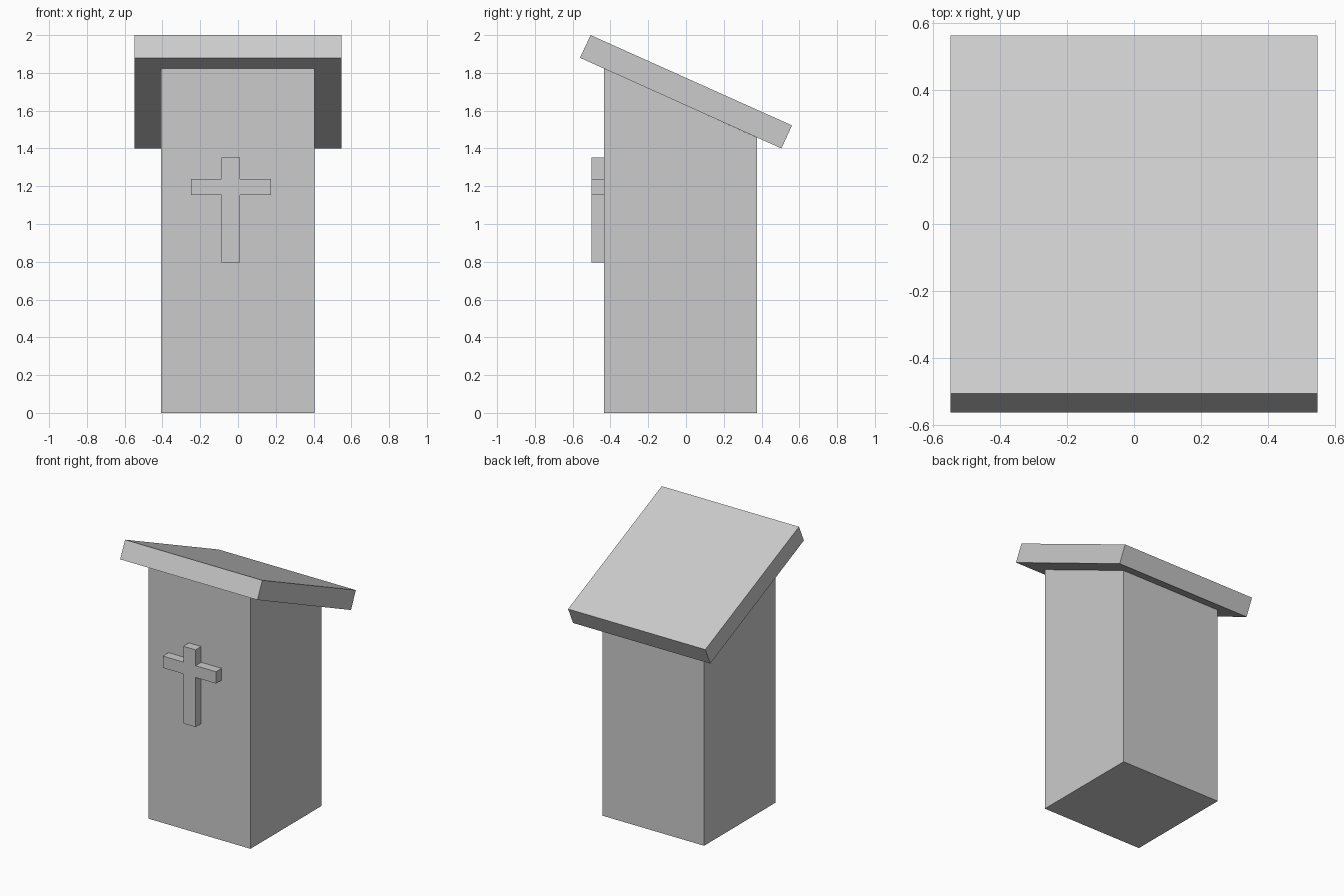
import bpy, bmesh
from mathutils import Vector

if "Cube" in bpy.data.objects:
    bpy.data.objects.remove(bpy.data.objects["Cube"])


def extrude_profile(name, points, offset):
    """Solid made by sweeping a flat outline along an offset vector."""
    bm = bmesh.new()
    face = bm.faces.new([bm.verts.new(p) for p in points])
    swept = bmesh.ops.extrude_face_region(bm, geom=[face], use_keep_orig=True)
    verts = [g for g in swept["geom"] if isinstance(g, bmesh.types.BMVert)]
    bmesh.ops.translate(bm, verts=verts, vec=Vector(offset))
    bmesh.ops.recalc_face_normals(bm, faces=bm.faces[:])
    mesh = bpy.data.meshes.new(name)
    bm.to_mesh(mesh)
    bm.free()
    obj = bpy.data.objects.new(name, mesh)
    bpy.context.collection.objects.link(obj)
    return obj


FRONT, BACK = -0.435, 0.375

# Body: box with a slanted top that meets the underside of the desk
body = [(FRONT, 0), (BACK, 0), (BACK, 1.458), (FRONT, 1.824)]
extrude_profile("body", [(-0.407, y, z) for y, z in body], (0.811, 0, 0))

# Desk top: tilted slab
slab = [(-0.561, 1.88), (0.505, 1.40), (0.561, 1.522), (-0.505, 2.0)]
extrude_profile("desk_top", [(-0.547, y, z) for y, z in slab], (1.094, 0, 0))

# Cross: right half of the outline mirrored about its own centre line
cx, post, arm = -0.038, 0.049, 0.212
half = [(post, 0.797), (post, 1.154), (arm, 1.154),
        (arm, 1.239), (post, 1.239), (post, 1.353)]
outline = half + [(-x, z) for x, z in reversed(half)]
extrude_profile("front_cross", [(cx + x, FRONT, z) for x, z in outline], (0, -0.064, 0))
